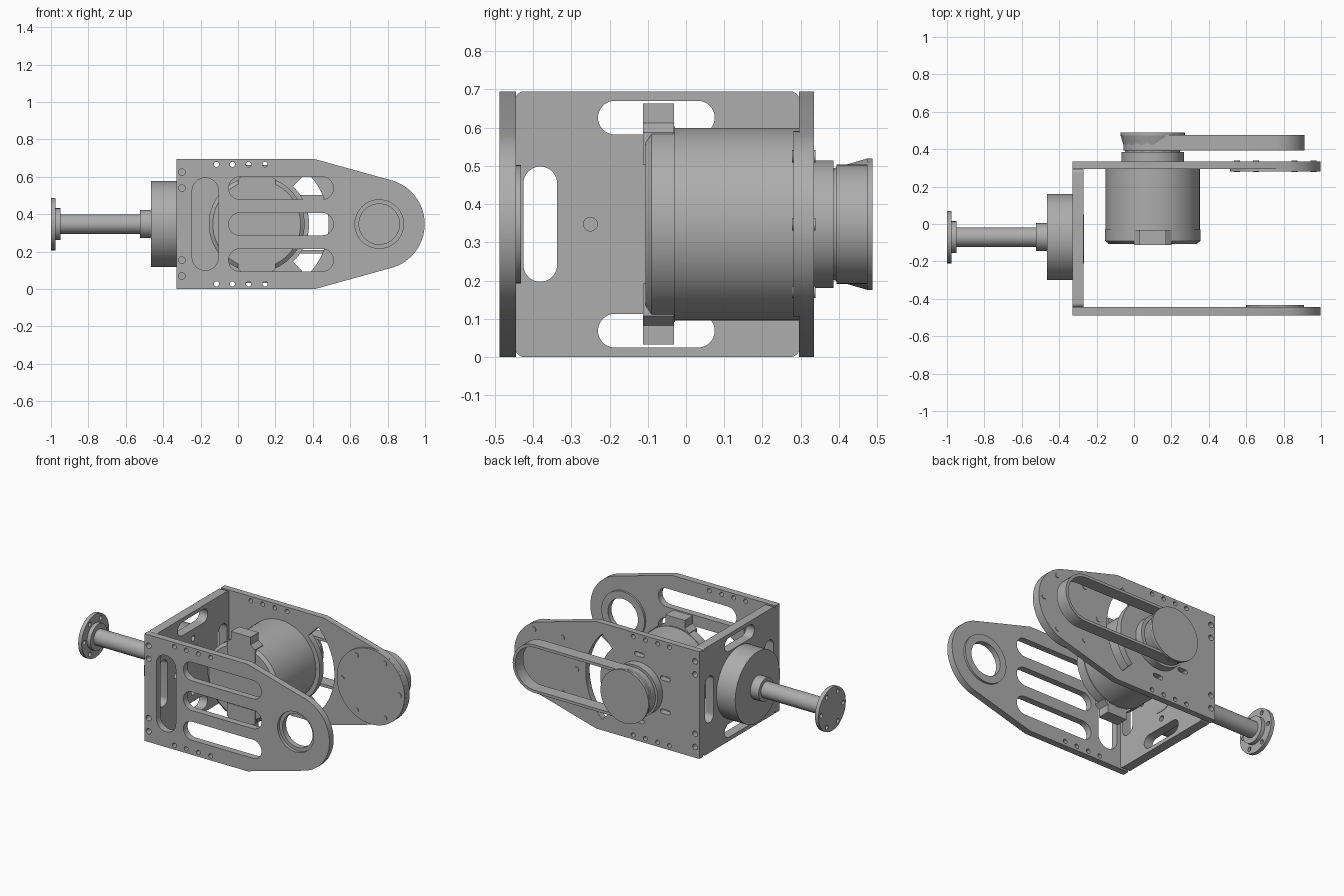
import bpy, bmesh
from math import sin, cos, pi, radians
from mathutils import Matrix

cube = bpy.data.objects.get("Cube")
if cube:
    bpy.data.objects.remove(cube)

GREY = (0.42, 0.42, 0.42, 1)
mat = bpy.data.materials.new("machined grey")
mat.use_nodes = True
mat.diffuse_color = GREY
mat.node_tree.nodes["Principled BSDF"].inputs["Base Color"].default_value = GREY

# Columns send (profile u, profile v, thickness) to world axes
FRAMES = {
    "X": Matrix(((0, 0, 1), (1, 0, 0), (0, 1, 0))).to_4x4(),
    "Y": Matrix(((1, 0, 0), (0, 0, 1), (0, 1, 0))).to_4x4(),
}


def finish(name, bm):
    bmesh.ops.remove_doubles(bm, verts=bm.verts, dist=1e-5)
    bmesh.ops.recalc_face_normals(bm, faces=bm.faces)
    for f in bm.faces:
        f.smooth = True
    me = bpy.data.meshes.new(name)
    bm.to_mesh(me)
    bm.free()
    me.set_sharp_from_angle(angle=radians(30))
    me.materials.append(mat)
    ob = bpy.data.objects.new(name, me)
    bpy.context.collection.objects.link(ob)
    return ob


def plate(name, axis, lo, hi, loops):
    """Extrude a flat outline (first loop) with holes (other loops)."""
    cu = bpy.data.curves.new(name, "CURVE")
    cu.dimensions = "2D"
    cu.fill_mode = "BOTH"
    cu.extrude = (hi - lo) / 2
    for loop in loops:
        sp = cu.splines.new("POLY")
        sp.points.add(len(loop) - 1)
        for p, (u, v) in zip(sp.points, loop):
            p.co = (u, v, 0, 1)
        sp.use_cyclic_u = True
    tmp = bpy.data.objects.new("profile", cu)
    bpy.context.collection.objects.link(tmp)
    me = bpy.data.meshes.new_from_object(
        tmp.evaluated_get(bpy.context.evaluated_depsgraph_get()))
    bm = bmesh.new()
    bm.from_mesh(me)
    bpy.data.objects.remove(tmp)
    bpy.data.curves.remove(cu)
    bpy.data.meshes.remove(me)
    bm.transform(FRAMES[axis] @ Matrix.Translation((0, 0, (lo + hi) / 2)))
    return finish(name, bm)


def cone(name, axis, lo, hi, r_lo, r_hi, u, v, sides=64):
    bm = bmesh.new()
    bmesh.ops.create_cone(bm, cap_ends=True, segments=sides,
                          radius1=r_lo, radius2=r_hi, depth=hi - lo)
    bm.transform(FRAMES[axis] @ Matrix.Translation((u, v, (lo + hi) / 2)))
    return finish(name, bm)


def arc(u, v, r, a0, a1, n=24):
    return [(u + r * cos(radians(a0 + (a1 - a0) * i / n)),
             v + r * sin(radians(a0 + (a1 - a0) * i / n))) for i in range(n + 1)]


def circle(u, v, r, n=48):
    return arc(u, v, r, 0, 360, n)[:-1]


def rounded(u0, u1, v0, v1, r):
    pts = []
    for u, v, a in ((u1 - r, v1 - r, 0), (u0 + r, v1 - r, 90),
                    (u0 + r, v0 + r, 180), (u1 - r, v0 + r, 270)):
        pts += arc(u, v, r, a, a + 90, 12)
    return pts


def slot(u0, u1, v0, v1):
    return rounded(u0, u1, v0, v1, min(u1 - u0, v1 - v0) / 2 - 1e-4)


def ring_of(u, v, r, count, size):
    return [circle(u + r * cos(2 * pi * i / count), v + r * sin(2 * pi * i / count),
                   size, 16) for i in range(count)]


H = 0.695           # bracket height
MID = H / 2
TIP = 0.755         # centre of the rounded arm end
MOTOR = 0.1         # motor axis in x
SHAFT = -0.07       # output shaft axis in y

# Bracket side plates
outline = [(-0.33, 0), (0.41, 0)] + arc(TIP, MID, 0.243, -75, 75, 40) + [(0.41, H), (-0.33, H)]
edge_holes = [circle(x, z, 0.014, 16) for x in (-0.115, -0.03, 0.057, 0.145)
              for z in (0.028, H - 0.028)]
corner_holes = [circle(-0.3, z, 0.018, 16) for z in (0.07, 0.155, H - 0.155, H - 0.07)]
holes = edge_holes + corner_holes

front_slots = [slot(-0.05, 0.51, z - 0.06, z + 0.06) for z in (0.155, MID, H - 0.155)]
front_slots.append(slot(-0.245, -0.105, 0.1, H - 0.1))
plate("front_plate", "Y", -0.488, -0.445,
      [outline] + holes + front_slots + [circle(TIP, MID, 0.13)])
plate("front_bearing_ring", "Y", -0.468, -0.432,
      [circle(TIP, MID, 0.155), circle(TIP, MID, 0.108)])

crescent = arc(MOTOR, MID, 0.385, -46, 46) + arc(MOTOR, MID, 0.28, 46, -46)
tension_slots = []
for a in (90, 150, 210, 270):
    u, v = MOTOR + 0.215 * cos(radians(a)), MID + 0.215 * sin(radians(a))
    tension_slots.append(slot(u - 0.035, u + 0.035, v - 0.014, v + 0.014))
plate("back_plate", "Y", 0.295, 0.335, [outline] + holes + [crescent] + tension_slots)

# Round cover on the inside of the back arm, with its screws
cone("arm_cover", "Y", 0.281, 0.297, 0.243, 0.243, TIP, MID)
for i, c in enumerate(ring_of(TIP, MID, 0.205, 6, 0.016)):
    plate(f"cover_screw_{i}", "Y", 0.277, 0.285, [c])
    plate(f"arm_screw_{i}", "Y", 0.33, 0.339, [c])

# Web plate joining the two sides
web_slots = [slot(SHAFT - 0.16, SHAFT + 0.145, z - 0.044, z + 0.044) for z in (0.069, H - 0.069)]
web_slots += [slot(y - 0.044, y + 0.044, 0.197, H - 0.197) for y in (-0.381, 0.231)]
plate("web_plate", "X", -0.33, -0.27,
      [rounded(-0.447, 0.297, 0, H, 0.025)] + web_slots + ring_of(SHAFT - 0.005, MID, 0.175, 4, 0.018))
cone("web_bearing_cap", "X", -0.275, -0.267, 0.13, 0.13, SHAFT - 0.01, MID)

# Output shaft with its housing and end flange
cone("shaft_housing", "X", -0.465, -0.329, 0.23, 0.23, SHAFT, MID)
cone("shaft_hub", "X", -0.525, -0.464, 0.075, 0.075, SHAFT, MID, 48)
cone("shaft", "X", -0.98, -0.52, 0.052, 0.052, SHAFT, MID, 40)
cone("shaft_collar", "X", -0.976, -0.95, 0.085, 0.085, SHAFT, MID, 48)
plate("shaft_end_flange", "X", -1.0, -0.975,
      [circle(SHAFT, MID, 0.14)] + ring_of(SHAFT, MID, 0.112, 6, 0.014))

# Motor with its lugged cap
cone("motor_body", "Y", -0.03, 0.296, 0.252, 0.252, MOTOR, MID)
cone("motor_cap", "Y", -0.09, -0.029, 0.256, 0.256, MOTOR, MID)
cone("motor_cap_bevel", "Y", -0.106, -0.09, 0.235, 0.256, MOTOR, MID)
for name, s in (("top_lug", 1), ("bottom_lug", -1)):
    lug = [(-0.1, 0.155), (0.1, 0.155), (0.1, 0.24), (0.07, 0.265),
           (0.07, 0.315), (-0.07, 0.315), (-0.07, 0.265), (-0.1, 0.24)]
    plate(name, "Y", -0.113, -0.031, [[(MOTOR + u, MID + s * v) for u, v in lug]])

# Drive pulley and belt
cone("pulley_base", "Y", 0.33, 0.386, 0.167, 0.167, MOTOR, MID)
cone("pulley_core", "Y", 0.385, 0.475, 0.145, 0.145, MOTOR, MID, 48)
cone("pulley_flare", "Y", 0.386, 0.475, 0.146, 0.172, MOTOR, MID, 16)
cone("pulley_rim", "Y", 0.474, 0.488, 0.172, 0.172, MOTOR, MID)
plate("drive_belt", "Y", 0.393, 0.475,
      [slot(MOTOR - 0.156, TIP + 0.156, MID - 0.156, MID + 0.156),
       slot(MOTOR - 0.138, TIP + 0.138, MID - 0.138, MID + 0.138)])
